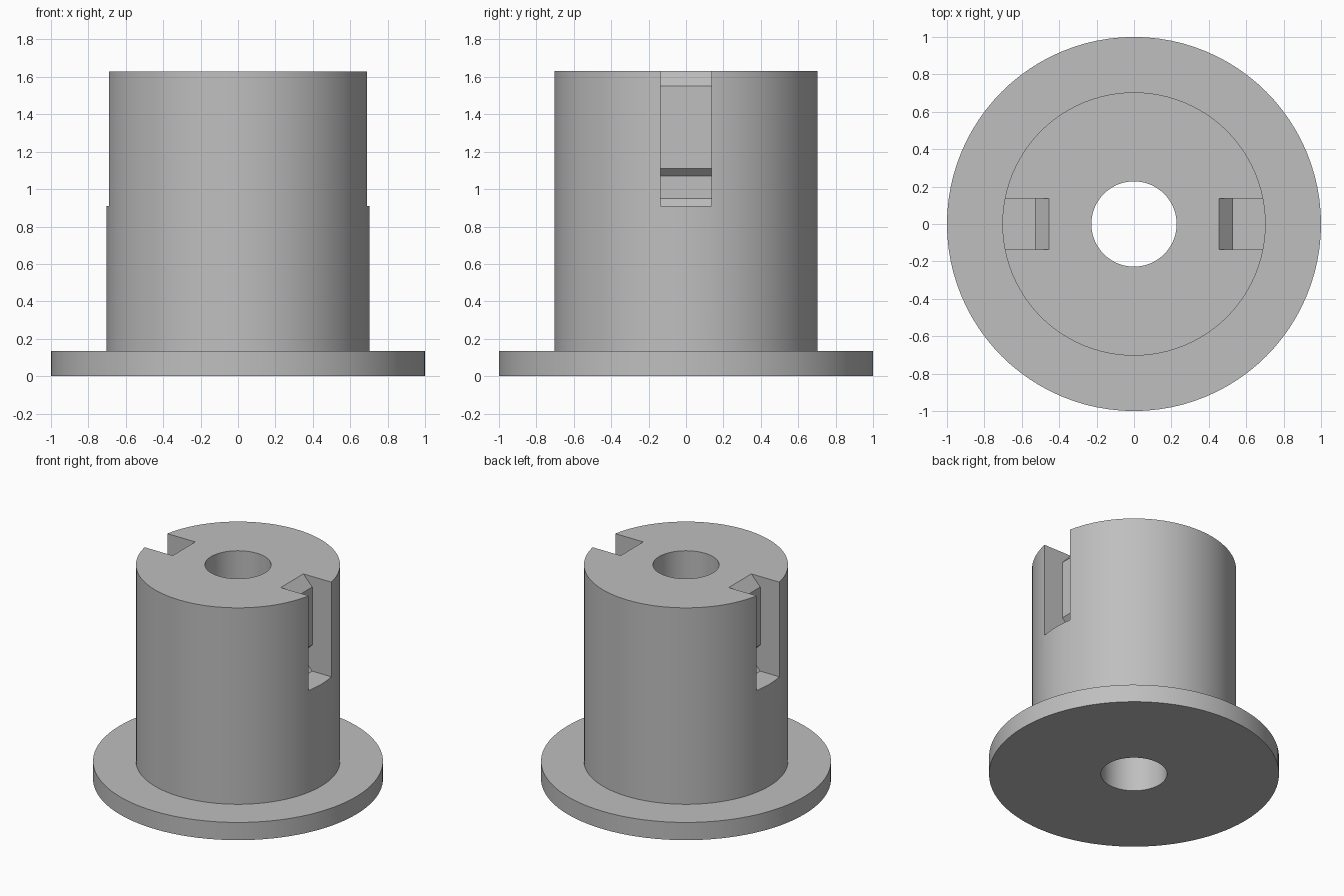
import bpy
import bmesh
import math
from mathutils import Matrix

cube = bpy.data.objects.get("Cube")
if cube:
    bpy.data.objects.remove(cube, do_unlink=True)

HOLE, HUB, RIM = 0.228, 0.704, 1.0
FLANGE_TOP, TOP = 0.135, 1.63
SLOT_HALF = 0.136
SEGMENTS = 96

grey = bpy.data.materials.new("plain grey")
colour = (0.52, 0.52, 0.52, 1)
grey.diffuse_color = colour
grey.use_nodes = True
bsdf = grey.node_tree.nodes["Principled BSDF"]
bsdf.inputs["Base Color"].default_value = colour
bsdf.inputs["Roughness"].default_value = 0.6


def make_object(name, bm):
    bmesh.ops.recalc_face_normals(bm, faces=bm.faces)
    mesh = bpy.data.meshes.new(name)
    bm.to_mesh(mesh)
    bm.free()
    mesh.materials.append(grey)
    obj = bpy.data.objects.new(name, mesh)
    bpy.context.collection.objects.link(obj)
    return obj


def lathe(name, profile):
    """Spin a closed (radius, height) outline around z."""
    bm = bmesh.new()
    verts = [bm.verts.new((r, 0, z)) for r, z in profile]
    edges = [bm.edges.new((v, verts[i - 1])) for i, v in enumerate(verts)]
    bmesh.ops.spin(bm, geom=verts + edges, cent=(0, 0, 0), axis=(0, 0, 1),
                   angle=math.tau, steps=SEGMENTS, use_duplicate=False)
    bmesh.ops.remove_doubles(bm, verts=bm.verts, dist=1e-4)
    return make_object(name, bm)


def slot_cutter(name, outline, turn):
    """Extrude an (x, z) outline across the slot width, turned about z."""
    bm = bmesh.new()
    face = bm.faces.new([bm.verts.new((x, -SLOT_HALF, z)) for x, z in outline])
    extruded = bmesh.ops.extrude_face_region(bm, geom=[face])["geom"]
    moved = [g for g in extruded if isinstance(g, bmesh.types.BMVert)]
    bmesh.ops.translate(bm, verts=moved, vec=(0, 2 * SLOT_HALF, 0))
    bm.transform(Matrix.Rotation(turn, 4, "Z"))
    obj = make_object(name, bm)
    obj.hide_render = True
    return obj


# Flanged hub with a through bore
bushing = lathe("flanged_bushing", [
    (HOLE, 0), (RIM, 0), (RIM, FLANGE_TOP), (HUB, FLANGE_TOP),
    (HUB, TOP), (HOLE, TOP)])

# Snap slots: lead-in chamfer on top, catch pocket near the floor
slot_outline = [
    (0.8, 0.91), (0.53, 0.91), (0.49, 0.95), (0.49, 1.07), (0.53, 1.11),
    (0.53, 1.55), (0.455, TOP), (0.455, 1.8), (0.8, 1.8)]

bpy.context.view_layer.objects.active = bushing
for side, turn in (("left", 0), ("right", math.pi)):
    cutter = slot_cutter(side + "_slot_cutter", slot_outline, turn)
    cut = bushing.modifiers.new(side + "_slot", "BOOLEAN")
    cut.operation = "DIFFERENCE"
    cut.solver = "EXACT"
    cut.object = cutter
    bpy.ops.object.modifier_apply(modifier=cut.name)
    bpy.data.objects.remove(cutter, do_unlink=True)

# Smooth round walls, crisp edges
bpy.ops.object.select_all(action="DESELECT")
bushing.select_set(True)
bpy.ops.object.shade_smooth_by_angle(angle=math.radians(30))
